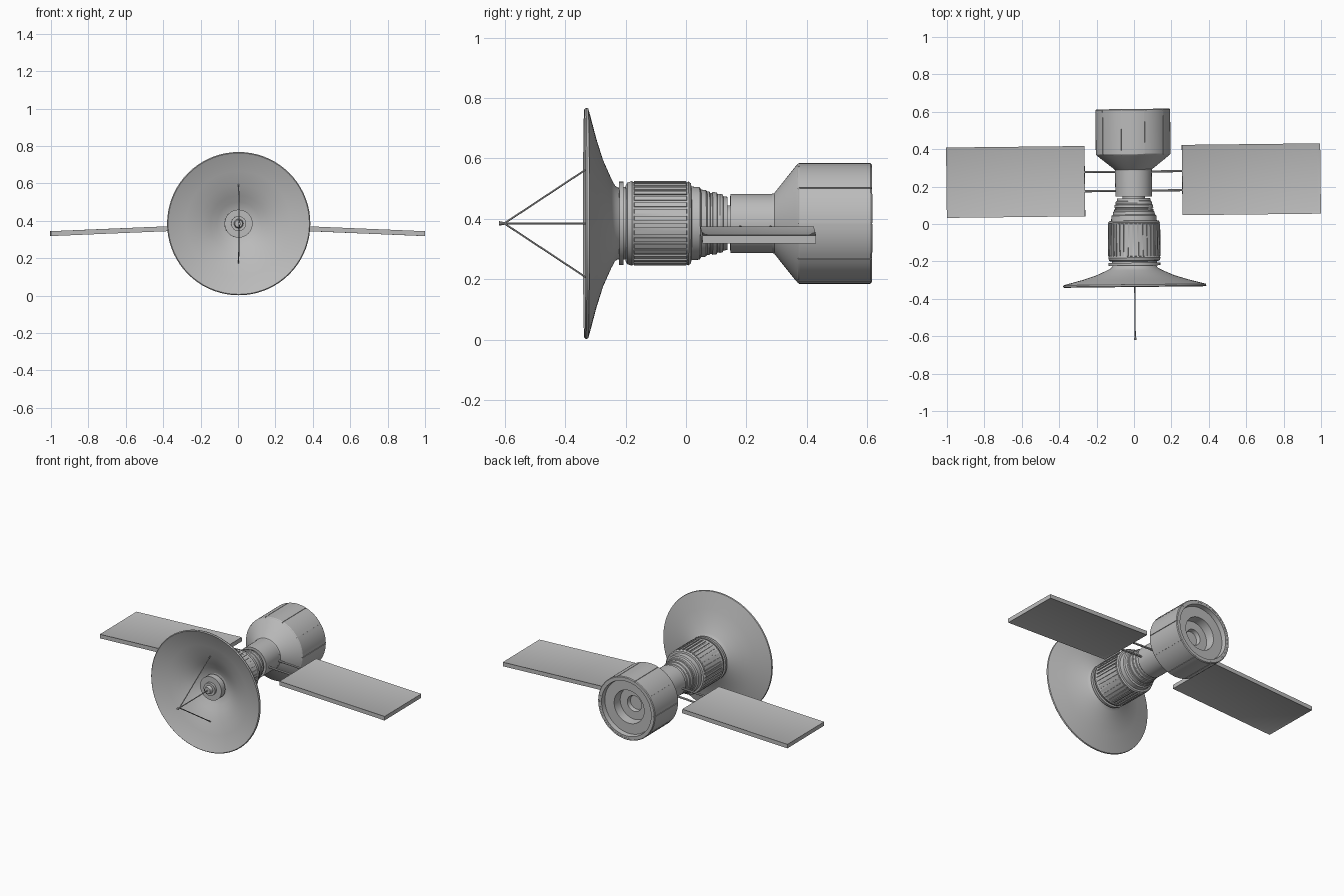
import bpy, bmesh, math
from mathutils import Matrix, Vector

if "Cube" in bpy.data.objects:
    bpy.data.objects.remove(bpy.data.objects["Cube"], do_unlink=True)

grey = bpy.data.materials.new("satellite grey")
grey.use_nodes = True
grey.diffuse_color = (0.5, 0.5, 0.5, 1)
grey.node_tree.nodes["Principled BSDF"].inputs["Base Color"].default_value = (0.5, 0.5, 0.5, 1)

# The craft's long axis is y, lifted to dish height and turned very slightly
ROOT = Matrix.Translation((0, 0, 0.385)) @ Matrix.Rotation(math.radians(0.65), 4, 'Z')


def finish(name, bm, angle=30):
    bmesh.ops.recalc_face_normals(bm, faces=bm.faces)
    mesh = bpy.data.meshes.new(name)
    bm.to_mesh(mesh)
    bm.free()
    mesh.materials.append(grey)
    obj = bpy.data.objects.new(name, mesh)
    bpy.context.collection.objects.link(obj)
    obj.matrix_world = ROOT
    bpy.ops.object.select_all(action='DESELECT')
    obj.select_set(True)
    bpy.context.view_layer.objects.active = obj
    bpy.ops.object.shade_smooth_by_angle(angle=math.radians(angle))
    return obj


def lathe(bm, profile, n=64, start=0.0, sweep=math.tau):
    """Turn (y, radius) points about the y axis; a partial sweep makes a closed plate."""
    full = sweep >= math.tau
    rings = []
    for i in range(n if full else n + 1):
        a = start + sweep * i / n
        rings.append([bm.verts.new((r * math.sin(a), y, r * math.cos(a))) for y, r in profile])
    m = len(profile)
    for i in range(n):
        p, q = rings[i], rings[(i + 1) % len(rings)]
        for j in range(m - 1 if full else m):
            k = (j + 1) % m
            bm.faces.new((p[j], p[k], q[k], q[j]))
    if full:
        bmesh.ops.remove_doubles(bm, verts=bm.verts, dist=1e-5)
    else:
        bm.faces.new(rings[0])
        bm.faces.new(rings[-1])


def turned(name, profile, n=64):
    bm = bmesh.new()
    lathe(bm, profile, n)
    return finish(name, bm)


def rod(name, a, b, r1, r2=None, n=10):
    a, b = Vector(a), Vector(b)
    bm = bmesh.new()
    turn = (b - a).to_track_quat('Z', 'Y').to_matrix().to_4x4()
    bmesh.ops.create_cone(bm, cap_ends=True, segments=n, radius1=r1,
                          radius2=r1 if r2 is None else r2, depth=(b - a).length,
                          matrix=Matrix.Translation((a + b) / 2) @ turn)
    return finish(name, bm)


# Dish: a thin flared shell with a rounded rim
turned("dish", [(-0.215, 0), (-0.22, 0.07), (-0.238, 0.115), (-0.257, 0.15), (-0.284, 0.21),
                (-0.306, 0.28), (-0.333, 0.37), (-0.337, 0.378), (-0.332, 0.383),
                (-0.324, 0.381), (-0.318, 0.36), (-0.297, 0.28), (-0.275, 0.21),
                (-0.247, 0.147), (-0.235, 0.125), (-0.217, 0.113), (-0.205, 0.105), (-0.205, 0)], 72)

# Feed at the dish centre, tripod of wires and the small horn at its tip
turned("feed_base", [(-0.215, 0), (-0.215, 0.06), (-0.24, 0.06), (-0.24, 0.075), (-0.28, 0.075),
                     (-0.28, 0.04), (-0.295, 0.04), (-0.295, 0.025), (-0.315, 0.02), (-0.315, 0)], 32)
rod("feed_rod", (0, -0.3, 0), (0, -0.605, 0), 0.003)
rod("feed_horn", (0, -0.6, 0), (0, -0.62, 0), 0.004, 0.008)
for side, label in ((1, "upper"), (-1, "lower")):
    rod(label + "_wire", (0, -0.602, 0), (0, -0.281, 0.212 * side), 0.003)

# Collar behind the dish
turned("dish_collar", [(-0.222, 0), (-0.222, 0.138), (-0.207, 0.138), (-0.207, 0.12),
                       (-0.195, 0.12), (-0.195, 0)])

# Body drum with stepped neck
turned("body_drum", [(-0.2, 0), (-0.2, 0.125), (-0.195, 0.135), (-0.18, 0.14), (-0.17, 0.135),
                     (0, 0.135), (0.008, 0.139), (0.016, 0.133), (0.018, 0.122), (0.045, 0.12),
                     (0.05, 0.112), (0.066, 0.11), (0.07, 0.105), (0.078, 0.105), (0.08, 0.101),
                     (0.086, 0.101), (0.088, 0.104), (0.102, 0.102), (0.104, 0.097), (0.11, 0.097),
                     (0.112, 0.098), (0.122, 0.095), (0.124, 0.09), (0.137, 0.088), (0.137, 0)])

# Raised ribs around the drum
bm = bmesh.new()
RIBS = 36
for i in range(RIBS):
    step = math.tau / RIBS
    lathe(bm, [(-0.175, 0.13), (-0.172, 0.14), (0.0, 0.14), (0.006, 0.13)], 2, i * step, step * 0.62)
finish("body_ribs", bm)

# Hub, cone and rear drum with its recessed end
turned("neck_spacer", [(0.13, 0), (0.13, 0.06), (0.15, 0.06), (0.15, 0)], 32)
turned("hub", [(0.147, 0), (0.147, 0.098), (0.292, 0.098), (0.292, 0)])
turned("rear_drum", [(0.285, 0), (0.285, 0.098), (0.292, 0.1), (0.362, 0.188), (0.37, 0.196),
                     (0.608, 0.196), (0.614, 0.192), (0.614, 0.174), (0.585, 0.17), (0.585, 0.105),
                     (0.53, 0.1), (0.53, 0.05), (0.505, 0.045), (0.505, 0)], 80)

# Curved skin plates with narrow gaps
bm = bmesh.new()
PLATES = 10
for i in range(PLATES):
    step = math.tau / PLATES
    gap = 0.02
    lathe(bm, [(0.364, 0.186), (0.37, 0.197), (0.375, 0.2), (0.61, 0.2), (0.615, 0.196), (0.615, 0.186)],
          8, (i + 0.5) * step + gap / 2, step - gap)
finish("rear_skin_plates", bm)

# Drooping solar wings on twin booms
for side, label in ((1, "left"), (-1, "right")):
    droop = Matrix.Rotation(side * math.radians(2.4), 4, 'Y')
    bm = bmesh.new()
    bmesh.ops.create_cube(bm, size=1, matrix=Matrix.Translation((side * 0.63, 0.232, -0.038)) @ droop
                          @ Matrix.Diagonal((0.74, 0.376, 0.026, 1)))
    bm.normal_update()
    for face in [f for f in bm.faces if abs(f.normal.z) > 0.9]:
        bmesh.ops.inset_region(bm, faces=[face], thickness=0.018, use_even_offset=True)
        bmesh.ops.translate(bm, verts=face.verts, vec=face.normal * -0.007)
    finish(label + "_solar_panel", bm)
    for y, place in ((0.178, "front"), (0.28, "rear")):
        rod(f"{label}_{place}_boom", (side * 0.07, y, -0.012), (side * 0.268, y, -0.022), 0.006)
